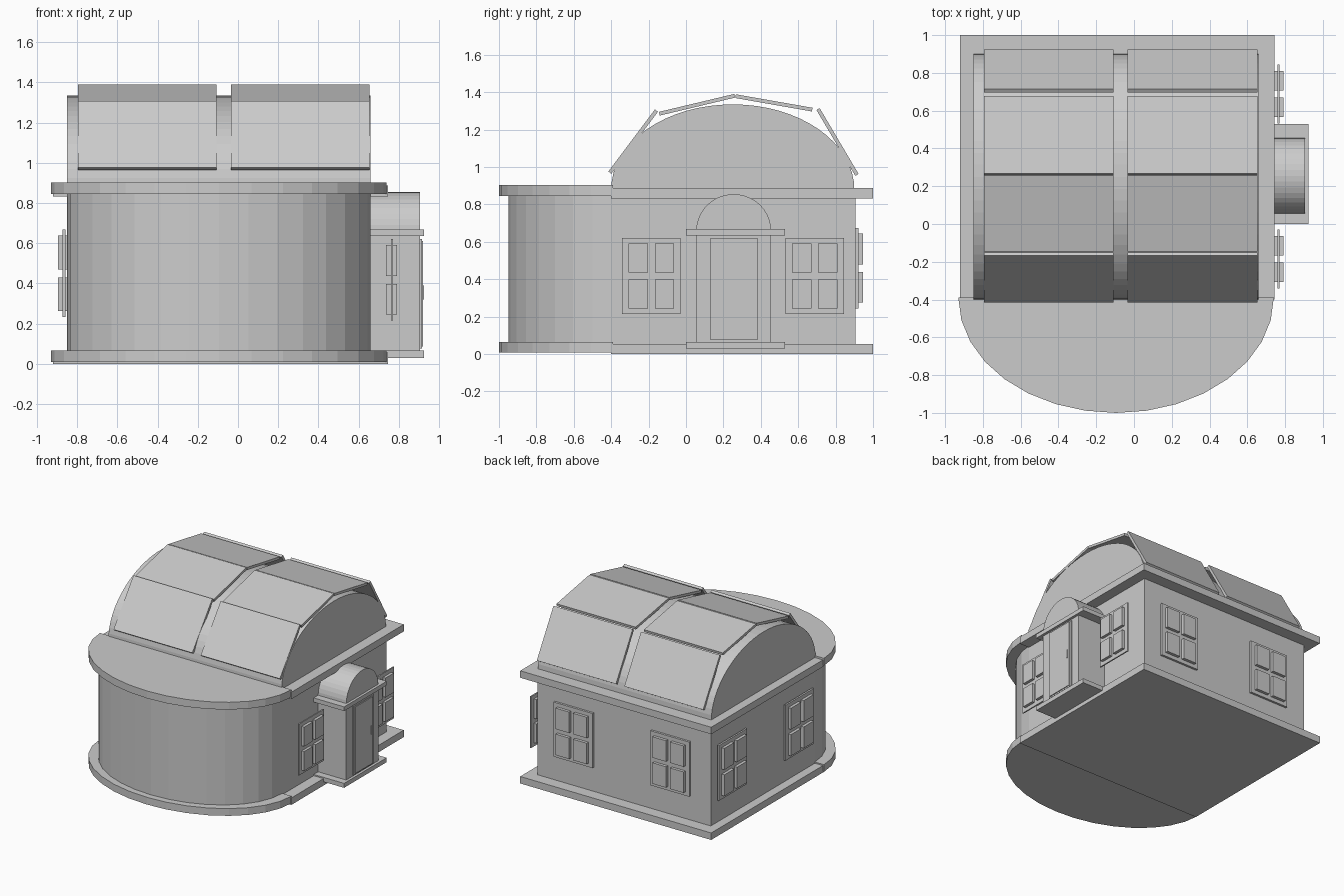
import bpy, bmesh, math
from mathutils import Vector

cube = bpy.data.objects.get("Cube")
if cube:
    bpy.data.objects.remove(cube, do_unlink=True)

mat = bpy.data.materials.new("light_grey")
mat.use_nodes = True
GREY = (0.6, 0.6, 0.6, 1)
mat.diffuse_color = GREY
mat.node_tree.nodes["Principled BSDF"].inputs["Base Color"].default_value = GREY


def finish(name, bm):
    bmesh.ops.recalc_face_normals(bm, faces=bm.faces)
    mesh = bpy.data.meshes.new(name)
    bm.to_mesh(mesh)
    bm.free()
    mesh.materials.append(mat)
    obj = bpy.data.objects.new(name, mesh)
    bpy.context.collection.objects.link(obj)
    return obj


def add_box(bm, x, y, z):
    made = bmesh.ops.create_cube(bm, size=1)["verts"]
    for v in made:
        v.co = Vector([r[0] + (c + 0.5) * (r[1] - r[0]) for c, r in zip(v.co, (x, y, z))])


def box(name, x, y, z):
    bm = bmesh.new()
    add_box(bm, x, y, z)
    return finish(name, bm)


def extrude(name, outline, offset):
    bm = bmesh.new()
    face = bm.faces.new([bm.verts.new(p) for p in outline])
    grown = bmesh.ops.extrude_face_region(bm, geom=[face], use_keep_orig=True)["geom"]
    bmesh.ops.translate(bm, vec=offset, verts=[g for g in grown if isinstance(g, bmesh.types.BMVert)])
    return finish(name, bm)


def arc(rx, ry, steps):
    return [(rx * math.cos(math.pi * i / steps), ry * math.sin(math.pi * i / steps))
            for i in range(steps + 1)]


def half_round(name, rx, ry, z0, z1):
    pts = [(-0.095 + a, -0.39 - b, z0) for a, b in arc(rx, ry, 16)]
    return extrude(name, pts, (0, 0, z1 - z0))


def barrel(name, x0, x1, yc, z0, ry, rz, steps):
    pts = [(x0, yc + a, z0 + b) for a, b in arc(ry, rz, steps)]
    return extrude(name, pts, (x1 - x0, 0, 0))


# Square block with its slabs
box("house_walls", (-0.85, 0.66), (-0.4, 0.905), (0.03, 0.86))
box("base_slab", (-0.92, 0.745), (-0.4, 1), (0, 0.055))
box("cornice_slab", (-0.92, 0.745), (-0.4, 1), (0.833, 0.888))

# Rounded front wing
half_round("round_wall", 0.755, 0.56, 0.03, 0.86)
half_round("round_base_slab", 0.835, 0.61, 0.008, 0.065)
half_round("round_cornice_slab", 0.835, 0.61, 0.845, 0.903)

# Barrel roof and its tilted panels
barrel("barrel_roof", -0.85, 0.66, 0.25, 0.88, 0.65, 0.455, 32)
SPANS = [((-0.407, 0.97), (-0.158, 1.302)), ((-0.143, 1.285), (0.26, 1.381)),
         ((0.265, 1.379), (0.675, 1.307)), ((0.706, 1.31), (0.914, 0.958))]
for side, x0, x1 in (("right", -0.795, -0.108), ("left", -0.035, 0.655)):
    for number, (p, q) in enumerate(SPANS):
        p, q = Vector(p), Vector(q)
        d = (q - p).normalized() * 0.01
        n = Vector((-d.y, d.x))
        ring = [(x0, *c) for c in (p + n, q + n, q - n, p - n)]
        extrude(f"roof_panel_{side}_{number + 1}", ring, (x1 - x0, 0, 0))

# Porch with door and arched top
box("porch_body", (0.6, 0.905), (0.055, 0.455), (0.05, 0.65))
box("porch_step", (0.6, 0.925), (0, 0.53), (0.03, 0.065))
box("porch_cap", (0.6, 0.925), (0, 0.53), (0.635, 0.668))
barrel("porch_arch", 0.6, 0.905, 0.255, 0.66, 0.2, 0.195, 20)
box("door_frame", (0.9, 0.915), (0.132, 0.382), (0.075, 0.62))
box("door", (0.9, 0.921), (0.15, 0.365), (0.085, 0.61))
box("door_handle", (0.92, 0.925), (0.34, 0.346), (0.32, 0.39))


def window(name, axis, wall, out, centre, width, z0, z1, plate, panes):
    """Backing plate plus four raised panes; depths run outward from the wall."""
    bm = bmesh.new()

    def slab(depth, u, z):
        across = sorted((wall + out * depth[0], wall + out * depth[1]))
        add_box(bm, *((across, u, z) if axis == "x" else (u, across, z)))

    slab(plate, (centre - width / 2, centre + width / 2), (z0, z1))
    mid = (z0 + z1) / 2
    for su in (-1, 1):
        for sz in (-1, 1):
            u = sorted((centre + su * 0.018, centre + su * (width / 2 - 0.034)))
            z = sorted((mid + sz * 0.02, mid + sz * ((z1 - z0) / 2 - 0.03)))
            slab(panes, u, z)
    return finish(name, bm)


# Windows on both sides and the back
for place, y in (("front", -0.185), ("back", 0.688)):
    window(f"left_window_{place}", "x", 0.76, 1, y, 0.312, 0.215, 0.62, (0, 0.01), (-0.024, 0.032))
for place, y in (("front", -0.17), ("back", 0.66)):
    window(f"right_window_{place}", "x", -0.85, -1, y, 0.35, 0.232, 0.668, (0.008, 0.022), (0, 0.045))
for place, x in (("right", -0.505), ("left", 0.34)):
    window(f"back_window_{place}", "y", 0.905, 1, x, 0.34, 0.245, 0.675, (0, 0.017), (0, 0.04))
